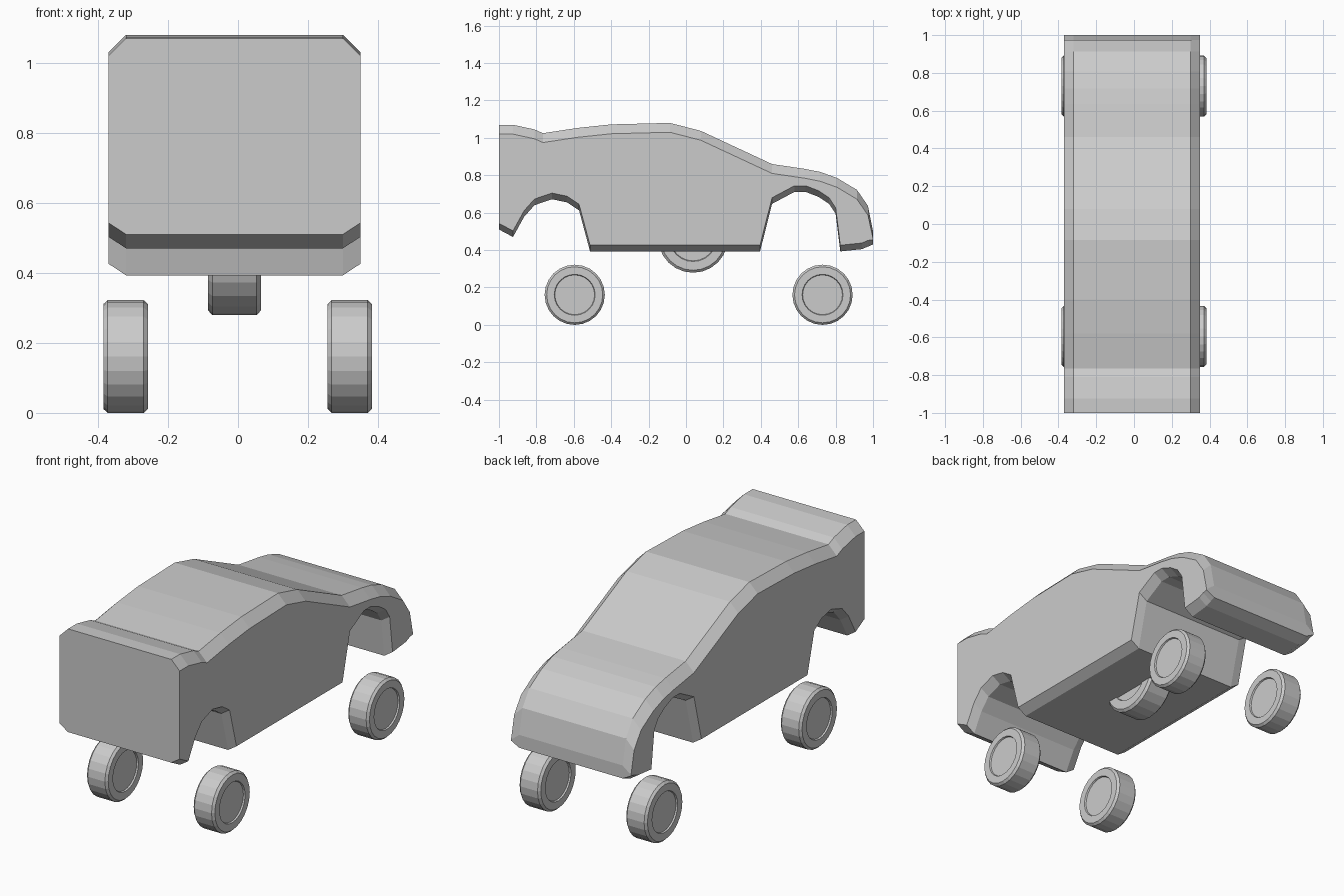
import bpy, bmesh, math

if "Cube" in bpy.data.objects:
    bpy.data.objects.remove(bpy.data.objects["Cube"])

grey = bpy.data.materials.new("plain_grey")
grey.diffuse_color = (0.6, 0.6, 0.6, 1)
grey.use_nodes = True
grey.node_tree.nodes["Principled BSDF"].inputs["Base Color"].default_value = grey.diffuse_color


def finish(bm, name):
    bmesh.ops.recalc_face_normals(bm, faces=bm.faces)
    me = bpy.data.meshes.new(name)
    bm.to_mesh(me)
    bm.free()
    me.materials.append(grey)
    ob = bpy.data.objects.new(name, me)
    bpy.context.collection.objects.link(ob)
    return ob


def interp(curve, y):
    for (y0, z0), (y1, z1) in zip(curve, curve[1:]):
        if y <= y1:
            return z0 + (z1 - z0) * (y - y0) / (y1 - y0)
    return curve[-1][1]


# Body: roof line and underside line (y, z), lofted with a chamfered section
roof = [(-1, 1.07), (-.925, 1.07), (-.81, 1.045), (-.765, 1.025), (-.58, 1.053),
        (-.40, 1.072), (-.086, 1.08), (.08, 1.037), (.46, .86), (.636, .834),
        (.717, .818), (.807, .786), (.914, .722), (.973, .636), (1, .50)]
under = [(-1, .51), (-.925, .47), (-.866, .577), (-.81, .64), (-.717, .672),
         (-.636, .655), (-.572, .613), (-.513, .393), (.396, .393), (.46, .647),
         (.58, .711), (.64, .711), (.71, .684), (.765, .647), (.80, .594),
         (.825, .393), (.94, .405), (1, .43)]
X0, X1, CH = -.37, .35, .05
bm = bmesh.new()
rings = []
for y in sorted({p[0] for p in roof} | {p[0] for p in under}):
    t, b = interp(roof, y), interp(under, y)
    k = min(1, .95 * (t - b) / .085)
    dt, db = .05 * k, .033 * k
    section = [(X0 + CH, t), (X1 - CH, t), (X1, t - dt), (X1, b + db),
               (X1 - CH, b), (X0 + CH, b), (X0, b + db), (X0, t - dt)]
    rings.append([bm.verts.new((x, y, z)) for x, z in section])
for a, b in zip(rings, rings[1:]):
    for i in range(8):
        j = (i + 1) % 8
        bm.faces.new((a[i], a[j], b[j], b[i]))
bm.faces.new(rings[0])
bm.faces.new(rings[-1])
finish(bm, "body")


# Wheels: lathed tyre with a shallow recessed hub on both sides
def wheel(name, cx, cy, cz, r, w, n=24):
    h = w / 2
    half = [(h - .008, .66 * r), (h, .68 * r), (h, .93 * r), (h - .012, r)]
    prof = half + [(-x, q) for x, q in reversed(half)]
    bm = bmesh.new()
    loops = [[bm.verts.new((cx + x, cy + q * math.cos(2 * math.pi * i / n),
                            cz + q * math.sin(2 * math.pi * i / n)))
              for i in range(n)] for x, q in prof]
    for a, b in zip(loops, loops[1:]):
        for i in range(n):
            j = (i + 1) % n
            bm.faces.new((a[i], a[j], b[j], b[i]))
    bm.faces.new(loops[0])
    bm.faces.new(loops[-1])
    finish(bm, name)


for side, cx in (("left", -.321), ("right", .319)):
    for end, cy in (("front", -.595), ("back", .73)):
        wheel(f"{end}_{side}_wheel", cx, cy, .161, .161, .127)
wheel("spare_wheel", -.01, .038, .466, .187, .15)
